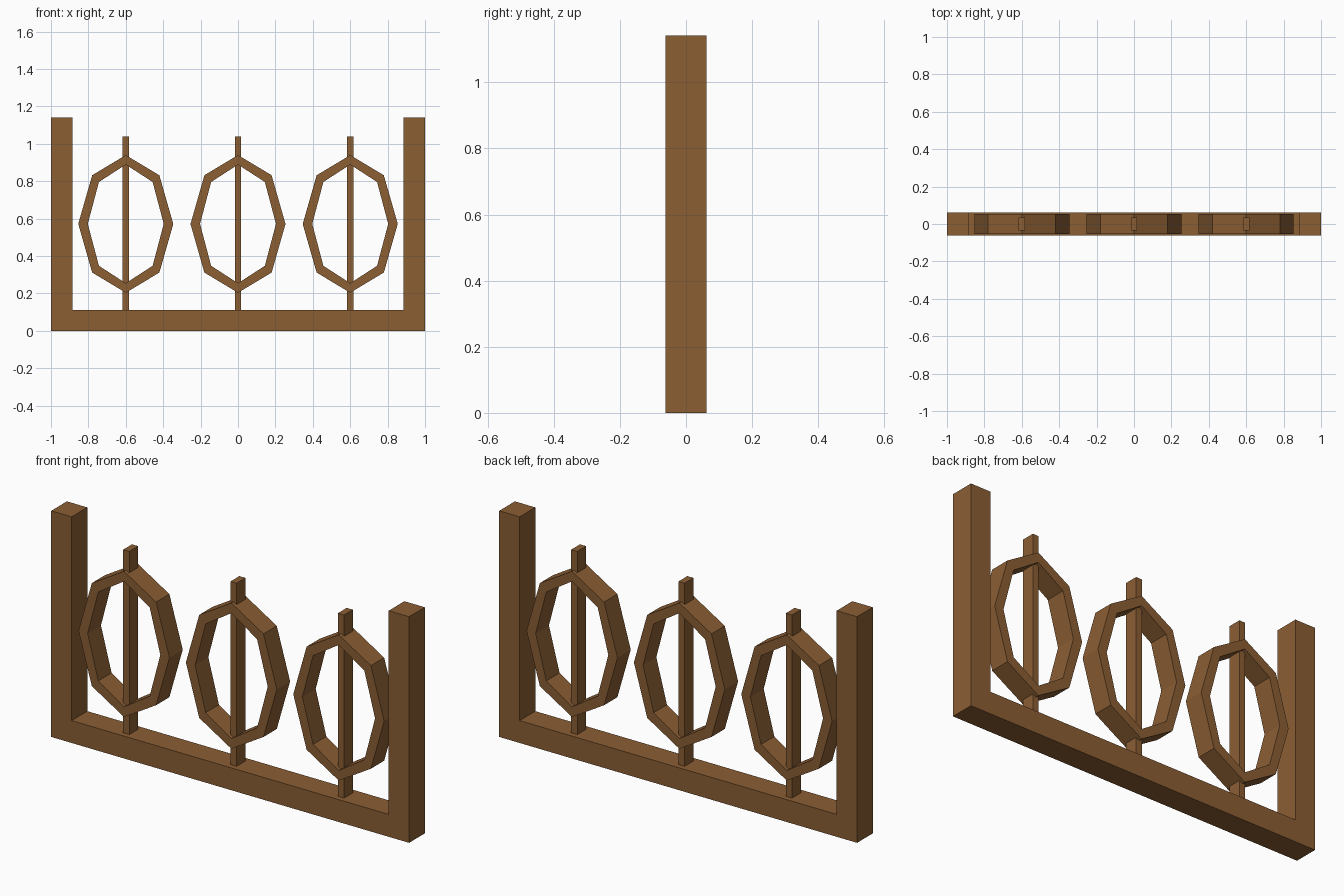
import bpy, bmesh, math

if "Cube" in bpy.data.objects:
    bpy.data.objects.remove(bpy.data.objects["Cube"])

wood = bpy.data.materials.new("brown_wood")
wood.diffuse_color = (0.258, 0.112, 0.034, 1)
wood.use_nodes = True
wood.node_tree.nodes["Principled BSDF"].inputs["Base Color"].default_value = wood.diffuse_color


def add_object(name, bm):
    bmesh.ops.recalc_face_normals(bm, faces=bm.faces)
    mesh = bpy.data.meshes.new(name)
    bm.to_mesh(mesh)
    bm.free()
    mesh.materials.append(wood)
    obj = bpy.data.objects.new(name, mesh)
    bpy.context.collection.objects.link(obj)
    return obj


def box(name, x0, x1, half_y, z0, z1):
    bm = bmesh.new()
    bmesh.ops.create_cube(bm, size=1)
    for v in bm.verts:
        v.co = ((x0 + x1) / 2 + v.co.x * (x1 - x0),
                v.co.y * 2 * half_y,
                (z0 + z1) / 2 + v.co.z * (z1 - z0))
    return add_object(name, bm)


def oval_ring(name, cx, cz, outer, inner, half_y, sides=8):
    bm = bmesh.new()
    loops = []
    for i in range(sides):
        a = math.tau * i / sides
        loops.append([bm.verts.new((cx + rx * math.cos(a), y, cz + rz * math.sin(a)))
                      for (rx, rz), y in ((outer, -half_y), (outer, half_y),
                                          (inner, half_y), (inner, -half_y))])
    for i in range(sides):
        a, b = loops[i], loops[(i + 1) % sides]
        for j in range(4):
            k = (j + 1) % 4
            bm.faces.new((a[j], a[k], b[k], b[j]))
    return add_object(name, bm)


# End posts and bottom rail
box("left_post", -1, -0.886, 0.0625, 0, 1.142)
box("right_post", 0.886, 1, 0.0625, 0, 1.142)
box("bottom_rail", -0.886, 0.886, 0.0625, 0, 0.113)

# Upright bars, each carrying an eight-sided oval ring
for side, x in (("left", -0.6), ("middle", 0.0), ("right", 0.6)):
    box(side + "_bar", x - 0.017, x + 0.017, 0.035, 0.11, 1.038)
    oval_ring(side + "_ring", x, 0.572, (0.254, 0.368), (0.203, 0.317), 0.053)
